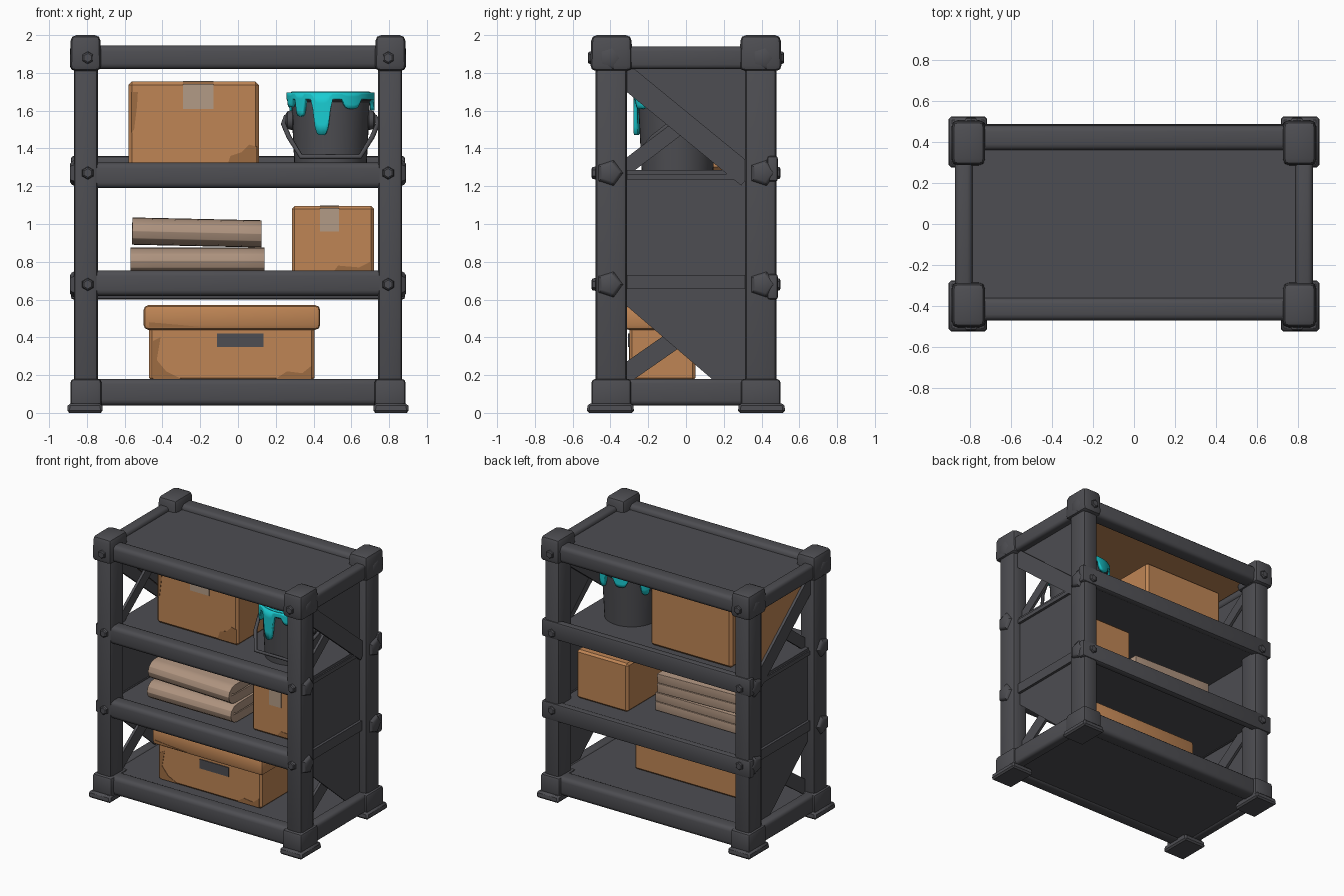
import bpy, bmesh, math
from mathutils import Vector, Matrix

if "Cube" in bpy.data.objects:
    bpy.data.objects.remove(bpy.data.objects["Cube"])


def material(name, rgb):
    m = bpy.data.materials.new(name)
    m.use_nodes = True
    m.diffuse_color = (*rgb, 1)
    m.node_tree.nodes["Principled BSDF"].inputs["Base Color"].default_value = (*rgb, 1)
    return m


METAL = material("dark metal", (0.075, 0.075, 0.084))
CARD = material("cardboard", (0.52, 0.235, 0.09))
STAIN = material("stained cardboard", (0.34, 0.15, 0.055))
TAPE = material("tape", (0.45, 0.33, 0.24))
CLOTH = material("beige cloth", (0.42, 0.29, 0.21))
PAINT = material("cyan paint", (0.01, 0.6, 0.64))


def finish(name, bm, mats, angle=35):
    bmesh.ops.recalc_face_normals(bm, faces=bm.faces)
    mesh = bpy.data.meshes.new(name)
    bm.to_mesh(mesh)
    bm.free()
    for m in mats if isinstance(mats, list) else [mats]:
        mesh.materials.append(m)
    ob = bpy.data.objects.new(name, mesh)
    bpy.context.scene.collection.objects.link(ob)
    bpy.ops.object.select_all(action='DESELECT')
    ob.select_set(True)
    bpy.context.view_layer.objects.active = ob
    bpy.ops.object.shade_smooth_by_angle(angle=math.radians(angle))
    return ob


def box(name, x, y, z, mat, bevel=0.0, seg=2, taper=1.0):
    """Box from three (low, high) ranges; taper scales the top."""
    bm = bmesh.new()
    bmesh.ops.create_cube(bm, size=1)
    for v in bm.verts:
        if v.co.z > 0:
            v.co.x *= taper
            v.co.y *= taper
        v.co = Vector([(r[0] + r[1]) / 2 + c * (r[1] - r[0]) for r, c in zip((x, y, z), v.co)])
    if bevel:
        bmesh.ops.bevel(bm, geom=bm.edges[:], offset=bevel, segments=seg, profile=0.5, affect='EDGES')
    return finish(name, bm, mat)


def prism(name, pts, axis, a, b, mat):
    """Polygon extruded from a to b along x or y."""
    def place(p, d):
        return (d, p[0], p[1]) if axis == 'x' else (p[0], d, p[1])
    bm = bmesh.new()
    face = bm.faces.new([bm.verts.new(place(p, a)) for p in pts])
    ext = bmesh.ops.extrude_face_region(bm, geom=[face])["geom"]
    shift = Vector(place((0, 0), b - a))
    bmesh.ops.translate(bm, verts=[g for g in ext if isinstance(g, bmesh.types.BMVert)], vec=shift)
    return finish(name, bm, mat)


def cylinder(name, centre, axis, r1, r2, depth, mat, sides=32, bevel=0.0):
    bm = bmesh.new()
    bmesh.ops.create_cone(bm, cap_ends=True, segments=sides, radius1=r1, radius2=r2, depth=depth)
    if bevel:
        rim = [e for e in bm.edges if e.verts[0].co.z * e.verts[1].co.z > 0]
        bmesh.ops.bevel(bm, geom=rim, offset=bevel, segments=1, affect='EDGES')
    turn = Vector((0, 0, 1)).rotation_difference(Vector(axis)).to_matrix().to_4x4()
    bm.transform(Matrix.Translation(centre) @ turn)
    return finish(name, bm, mat)


def brace(name, p, q, width, x0, x1):
    """Flat diagonal bar between two (y, z) points."""
    p, q = Vector(p), Vector(q)
    n = (q - p).orthogonal().normalized() * width / 2
    prism(name, [p + n, q + n, q - n, p - n], 'x', x0, x1, METAL)


def span(c, h):
    return (c - h, c + h)


# Corner posts with feet, caps and bolts
for sx, xn in ((1, "left"), (-1, "right")):
    for sy, yn in ((-1, "front"), (1, "back")):
        px, py, tag = sx * 0.805, sy * 0.395, yn + "_" + xn
        box(tag + "_post", span(px, 0.064), span(py, 0.083), (0.03, 1.95), METAL, 0.025)
        box(tag + "_foot", span(px, 0.082), span(py, 0.105), (0.02, 0.18), METAL, 0.02)
        box(tag + "_foot_pad", span(px + sx * 0.005, 0.095), span(sy * 0.4, 0.126), (0, 0.05), METAL, 0.012, 1, 0.95)
        box(tag + "_cap", span(sx * 0.807, 0.083), span(sy * 0.395, 0.112), (1.81, 2.0), METAL, 0.03, 2, 0.95)
        for z in (1.88, 1.27, 0.68):
            out = 0.505 if z > 1.5 else 0.485
            cylinder(tag + "_bolt", (sx * 0.795, sy * out, z), (0, sy, 0), 0.036, 0.03, 0.03, METAL, 6, 0.006)
            cylinder(tag + "_side_bolt", (sx * 0.873, sy * 0.405, z), (sx, 0, 0), 0.078, 0.06, 0.035, METAL, 5, 0.01)

# Long rails
for z in ((0.04, 0.18), (0.62, 0.755), (1.19, 1.325), (1.82, 1.945)):
    box("front_rail", (-0.78, 0.78), (-0.47, -0.36), z, METAL, 0.03, 3)
for z in ((0.04, 0.18), (1.82, 1.945)):
    box("back_rail", (-0.78, 0.78), (0.36, 0.48), z, METAL, 0.03, 3)
for z in ((0.60, 0.735), (1.225, 1.36)):
    box("back_plank", (-0.885, 0.885), (0.43, 0.487), z, METAL, 0.015)

# Shelves; the top board has a brown underside
for z in ((0.05, 0.17), (0.66, 0.725), (1.235, 1.285)):
    box("shelf", (-0.82, 0.82), (-0.42, 0.44), z, METAL)
box("top_board", (-0.82, 0.82), (-0.42, 0.44), (1.87, 1.91), METAL)
box("top_board_underside", (-0.78, 0.78), (-0.4, 0.42), (1.862, 1.869), CARD)

# Side frames: rails, panels and crossed braces
for s in (1, -1):
    for z in ((0.04, 0.18), (1.82, 1.94)):
        box("side_rail", span(s * 0.83, 0.042), (-0.36, 0.36), z, METAL, 0.025, 3)
    for z in ((0.655, 0.73), (1.235, 1.265)):
        box("side_shelf_edge", span(s * 0.81, 0.02), (-0.34, 0.34), z, METAL)
    a, b = s * 0.80, s * 0.81
    prism("middle_panel", [(-0.33, 0.7), (0.33, 0.7), (0.33, 1.25), (-0.33, 1.25)], 'x', a, b, METAL)
    prism("lower_panel", [(-0.33, 0.66), (0.33, 0.66), (0.33, 0.16), (0.16, 0.16), (-0.33, 0.58)], 'x', a, b, METAL)
    upper = [(-0.33, 1.84), (0.33, 1.84), (0.33, 1.25)]
    prism("upper_panel", upper, 'x', a, b, METAL)
    if s < 0:
        prism("upper_panel_face", upper, 'x', b - 0.001, b - 0.004, CARD)
    brace("upper_brace", (-0.33, 1.79), (0.33, 1.25), 0.12, s * 0.815, s * 0.835)
    brace("upper_cross_brace", (-0.33, 1.29), (0.33, 1.79), 0.08, s * 0.77, s * 0.79)
    brace("lower_cross_brace", (-0.33, 0.2), (0.33, 0.66), 0.1, s * 0.77, s * 0.79)


def stain(pts, y):
    prism("box_stain", pts, 'y', y - 0.003, y + 0.002, STAIN)


# Large carton with tape and stains
box("large_carton", (-0.58, 0.11), (-0.16, 0.28), (1.285, 1.755), CARD, 0.018, 1)
box("carton_tape_front", (-0.29, -0.13), (-0.165, -0.158), (1.61, 1.74), TAPE)
box("carton_tape_top", (-0.29, -0.13), (-0.145, 0.0), (1.753, 1.758), TAPE)
stain([(-0.06, 1.3), (-0.04, 1.36), (0.02, 1.38), (0.06, 1.42), (0.1, 1.41), (0.1, 1.3)], -0.16)
stain([(-0.565, 1.7), (-0.53, 1.7), (-0.535, 1.62), (-0.55, 1.5), (-0.565, 1.48)], -0.16)

# Small carton
box("small_carton", (0.285, 0.72), (-0.24, 0.3), (0.725, 1.095), CARD, 0.015, 1)
box("small_carton_tape", (0.435, 0.535), (-0.245, -0.238), (0.96, 1.085), TAPE)
box("small_carton_tape_top", (0.435, 0.535), (-0.23, -0.05), (1.093, 1.098), TAPE)
stain([(0.5, 0.74), (0.53, 0.78), (0.64, 0.77), (0.7, 0.8), (0.7, 0.74)], -0.24)

# Storage box with lid and handle slot
box("storage_box", (-0.47, 0.405), (-0.30, 0.05), (0.17, 0.46), CARD, 0.015, 1)
box("storage_box_lid", (-0.5, 0.435), (-0.33, 0.08), (0.44, 0.57), CARD, 0.025, 2)
box("storage_box_handle", (-0.11, 0.135), (-0.306, -0.298), (0.35, 0.42), METAL)
stain([(-0.45, 0.18), (-0.45, 0.38), (-0.41, 0.4), (-0.43, 0.28), (-0.38, 0.22), (-0.3, 0.18)], -0.30)
stain([(0.2, 0.18), (0.26, 0.22), (0.34, 0.21), (0.39, 0.25), (0.39, 0.18)], -0.30)
stain([(-0.47, 0.455), (-0.47, 0.48), (-0.3, 0.465), (-0.2, 0.455)], -0.33)


# Folded towels: a U-shaped ribbon swept along x
def towel(x0, x1, z, h, lean):
    bm = bmesh.new()
    r = h / 4
    path = [(0.17, -r), (-0.05, -r * 1.05)]
    path += [(-0.21 - 1.3 * r * math.cos(t), r * math.sin(t)) for t in [math.radians(d) for d in range(-90, 91, 30)]]
    path += [(-0.05, r * 1.05), (0.17, r)]
    xs = [x0 + (x1 - x0) * i / 6 for i in range(7)]
    grid = [[bm.verts.new((x, p[0], z + h / 2 + p[1] + lean * (x1 - x) / (x1 - x0))) for p in path] for x in xs]
    for g, k in zip(grid, grid[1:]):
        for i in range(len(path) - 1):
            bm.faces.new((g[i], g[i + 1], k[i + 1], k[i]))
    ob = finish("folded_towel", bm, CLOTH, 60)
    solid = ob.modifiers.new("thickness", 'SOLIDIFY')
    solid.thickness, solid.offset = h * 0.47, 0
    soft = ob.modifiers.new("rounding", 'BEVEL')
    soft.width, soft.segments = 0.022, 3


towel(-0.57, 0.14, 0.735, 0.14, 0.0)
towel(-0.56, 0.125, 0.875, 0.145, 0.015)

# Paint bucket
cx, cy = 0.49, -0.045
cylinder("bucket", (cx, cy, 1.48), (0, 0, 1), 0.19, 0.21, 0.39, METAL, 40)
cylinder("bucket_rim", (cx, cy, 1.665), (0, 0, 1), 0.217, 0.219, 0.04, METAL, 40, 0.008)
cylinder("paint_surface", (cx, cy, 1.687), (0, 0, 1), 0.222, 0.212, 0.03, PAINT, 40, 0.008)
for s in (1, -1):
    cylinder("bucket_lug", (cx + s * 0.215, cy, 1.55), (s, 0, 0), 0.055, 0.045, 0.04, METAL, 12, 0.008)

# Paint drips: a sleeve whose lower edge follows rounded bumps
drips = ((-102, 0.19, 13), (-135, 0.09, 9), (-60, 0.05, 14), (-160, 0.04, 10),
         (0, 0.06, 12), (60, 0.1, 12), (105, 0.06, 14), (150, 0.12, 11))
bm = bmesh.new()
rings = []
for i in range(120):
    deg = i * 3 - 180
    drop = 0.035
    for at, length, wide in drips:
        off = abs((deg - at + 180) % 360 - 180) / wide
        if off < 1:
            drop = max(drop, 0.035 + length * (1 - off ** 4))
    a = math.radians(deg)
    rings.append([bm.verts.new((cx + 0.222 * math.cos(a), cy + 0.222 * math.sin(a), 1.695 - drop * k / 4)) for k in range(5)])
for g, k in zip(rings, rings[1:] + rings[:1]):
    for j in range(4):
        bm.faces.new((g[j], k[j], k[j + 1], g[j + 1]))
sleeve = finish("paint_drips", bm, PAINT, 60)
thick = sleeve.modifiers.new("thickness", 'SOLIDIFY')
thick.thickness, thick.offset = 0.022, 0

# Bucket handle hanging forward
curve = bpy.data.curves.new("bucket_handle", 'CURVE')
curve.dimensions, curve.bevel_depth, curve.bevel_resolution = '3D', 0.013, 2
curve.use_fill_caps = True
half = [(0.235, 0, 1.57), (0.25, -0.04, 1.53), (0.22, -0.13, 1.46), (0.155, -0.22, 1.355)]
pts = [(cx - x, cy + y, z) for x, y, z in half] + [(cx + x, cy + y, z) for x, y, z in reversed(half)]
line = curve.splines.new('POLY')
line.points.add(len(pts) - 1)
for p, co in zip(line.points, pts):
    p.co = (*co, 1)
curve.materials.append(METAL)
bpy.context.scene.collection.objects.link(bpy.data.objects.new("bucket_handle", curve))
